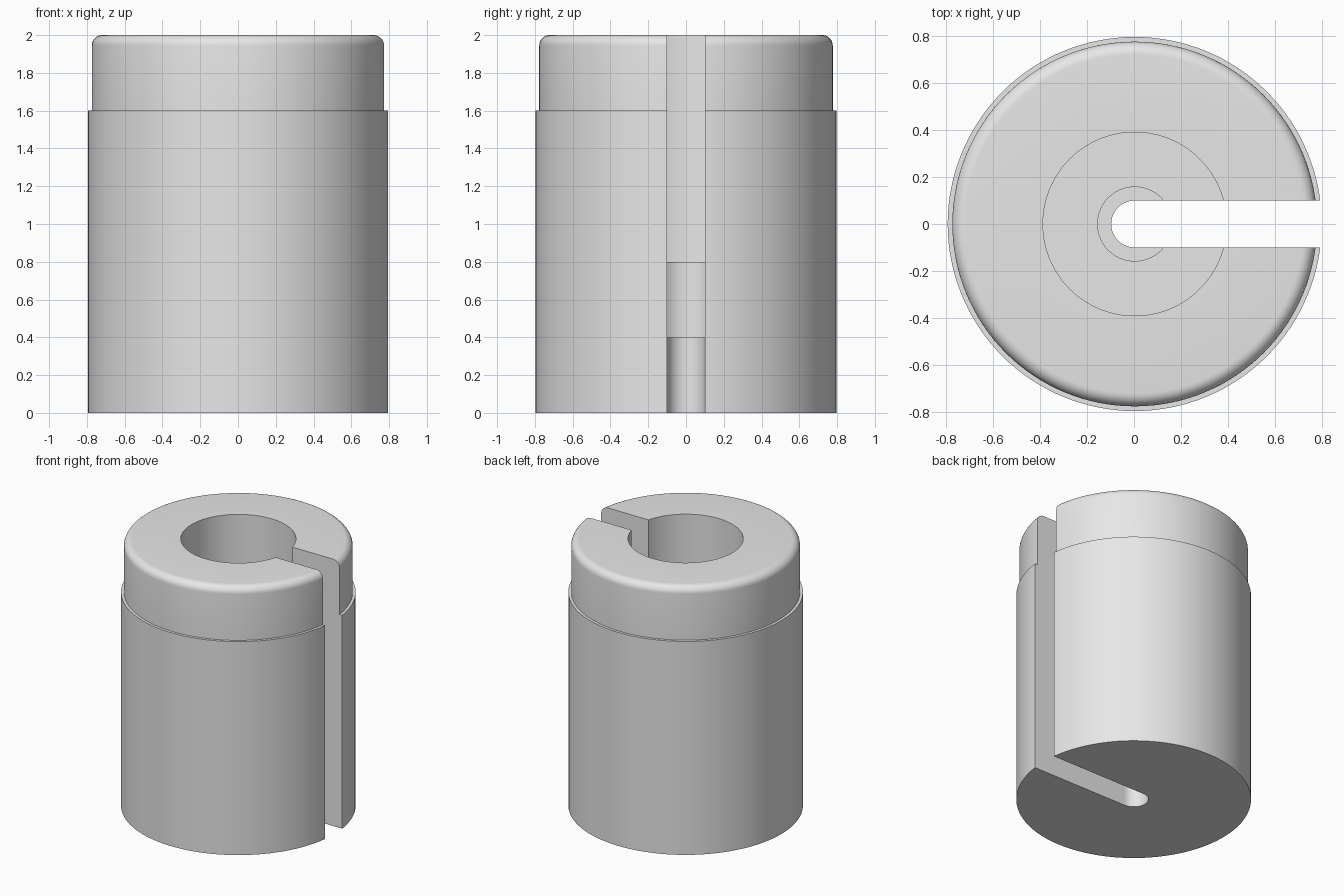
import bpy, bmesh, math
from mathutils import Vector

cube = bpy.data.objects.get("Cube")
if cube:
    bpy.data.objects.remove(cube, do_unlink=True)

CENTRE_X = 0.003
OUTER, NECK, BORE, PIN, SLOT = 0.797, 0.777, 0.391, 0.158, 0.1
HEIGHT, SHOULDER, BORE_FLOOR, PIN_FLOOR = 2.0, 1.6, 0.8, 0.4
FILLET = 0.055

grey = bpy.data.materials.new("plain_grey")
grey.use_nodes = True
grey.diffuse_color = (0.8, 0.8, 0.8, 1)
grey.node_tree.nodes["Principled BSDF"].inputs["Base Color"].default_value = grey.diffuse_color


def make_object(name, bm):
    bmesh.ops.recalc_face_normals(bm, faces=bm.faces)
    mesh = bpy.data.meshes.new(name)
    bm.to_mesh(mesh)
    bm.free()
    mesh.materials.append(grey)
    obj = bpy.data.objects.new(name, mesh)
    obj.location.x = CENTRE_X
    bpy.context.collection.objects.link(obj)
    return obj


def lathe(name, profile, steps=128):
    bm = bmesh.new()
    verts = [bm.verts.new((r, 0, z)) for r, z in profile]
    edges = [bm.edges.new(pair) for pair in zip(verts, verts[1:])]
    bmesh.ops.spin(bm, geom=verts + edges, cent=(0, 0, 0), axis=(0, 0, 1),
                   angle=math.tau, steps=steps)
    bmesh.ops.remove_doubles(bm, verts=bm.verts, dist=0.0001)
    return make_object(name, bm)


# Stepped body with rounded top rim, wide bore and narrow counterbore
rim = []
for i in range(9):
    a = math.pi / 2 * i / 8
    rim.append((NECK - FILLET + FILLET * math.cos(a), HEIGHT - FILLET + FILLET * math.sin(a)))
body = lathe("slotted_body", [
    (0, 0), (OUTER, 0), (OUTER, SHOULDER), (NECK, SHOULDER), *rim,
    (BORE, HEIGHT), (BORE, BORE_FLOOR), (PIN, BORE_FLOOR), (PIN, PIN_FLOOR), (0, PIN_FLOOR)])

# Round-ended slot cutter, open towards +x
bm = bmesh.new()
outline = [(SLOT * math.cos(a), SLOT * math.sin(a))
           for a in (math.pi / 2 + math.pi * i / 32 for i in range(33))]
outline += [(1, -SLOT), (1, SLOT)]
base = bm.faces.new([bm.verts.new((x, y, -0.2)) for x, y in outline])
top = bmesh.ops.extrude_face_region(bm, geom=[base])["geom"]
bmesh.ops.translate(bm, vec=Vector((0, 0, HEIGHT + 0.4)),
                    verts=[v for v in top if isinstance(v, bmesh.types.BMVert)])
cutter = make_object("slot_cutter", bm)
cutter.hide_render = True

# Cut the slot, then smooth the curved walls
cut = body.modifiers.new("slot", 'BOOLEAN')
cut.operation = 'DIFFERENCE'
cut.solver = 'EXACT'
cut.object = cutter
bpy.ops.object.select_all(action='DESELECT')
body.select_set(True)
bpy.context.view_layer.objects.active = body
bpy.ops.object.modifier_apply(modifier=cut.name)
bpy.data.objects.remove(cutter, do_unlink=True)
bpy.ops.object.shade_smooth_by_angle(angle=math.radians(30))
